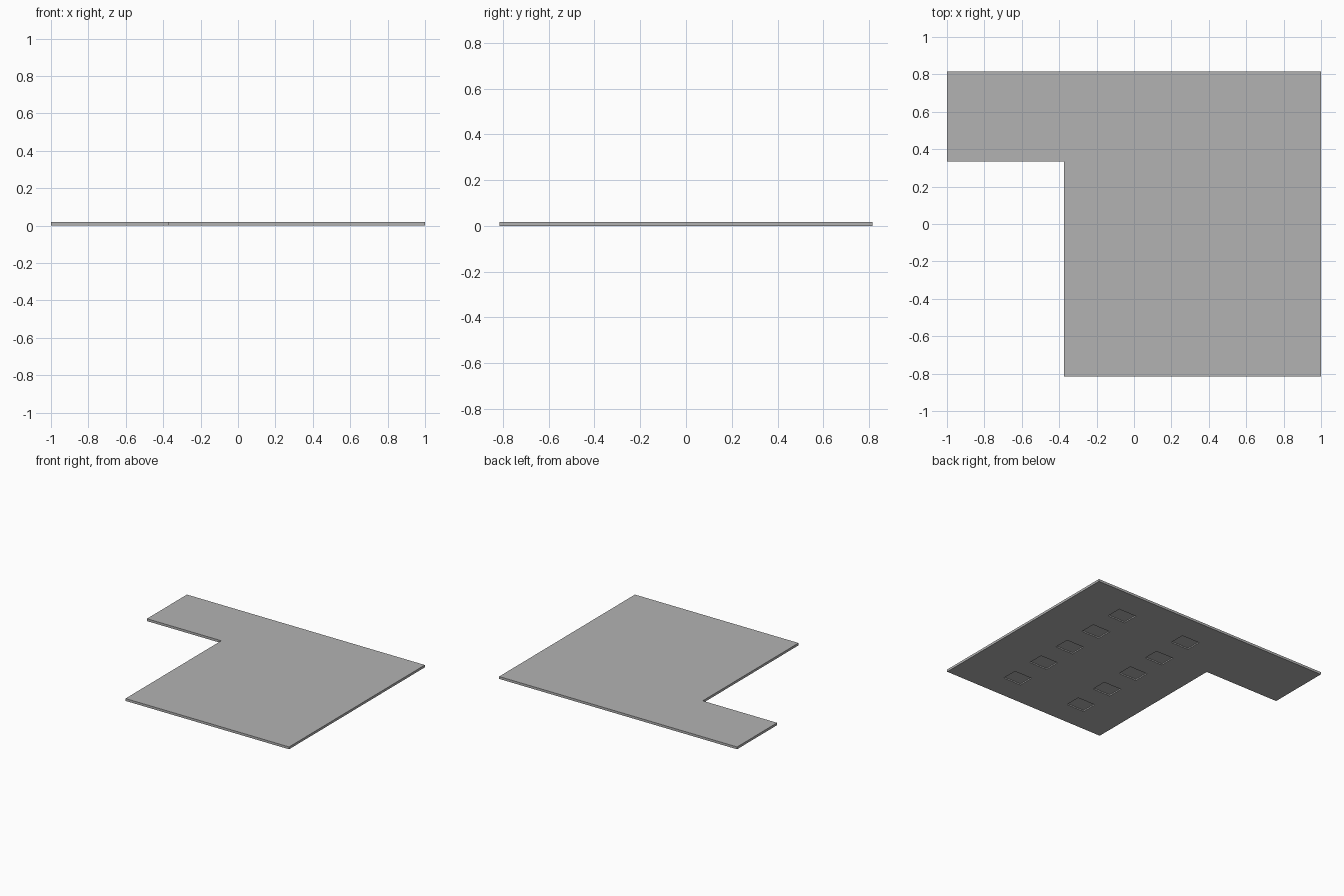
import bpy, bmesh
from mathutils import Matrix

if "Cube" in bpy.data.objects:
    bpy.data.objects.remove(bpy.data.objects["Cube"])

THICK = 0.018
DEPTH = 0.009


def make_object(name, bm):
    bmesh.ops.recalc_face_normals(bm, faces=bm.faces)
    mesh = bpy.data.meshes.new(name)
    bm.to_mesh(mesh)
    bm.free()
    obj = bpy.data.objects.new(name, mesh)
    bpy.context.collection.objects.link(obj)
    return obj


# Mid-grey surface
grey = bpy.data.materials.new("mid_grey")
grey.diffuse_color = (0.45, 0.45, 0.45, 1)
grey.use_nodes = True
grey.node_tree.nodes["Principled BSDF"].inputs["Base Color"].default_value = grey.diffuse_color

# L-shaped slab, extruded from its outline
outline = [(-1, 0.815), (-1, 0.335), (-0.375, 0.335),
           (-0.375, -0.815), (1, -0.815), (1, 0.815)]
bm = bmesh.new()
face = bm.faces.new([bm.verts.new((x, y, 0)) for x, y in outline])
ext = bmesh.ops.extrude_face_region(bm, geom=[face])
top = [v for v in ext["geom"] if isinstance(v, bmesh.types.BMVert)]
bmesh.ops.translate(bm, verts=top, vec=(0, 0, THICK))
slab = make_object("l_shaped_slab", bm)
slab.data.materials.append(grey)

# Two rows of five shallow rectangular pockets in the underside
bm = bmesh.new()
for x in (0.0, 0.57):
    for i in range(5):
        y = -0.57 + 0.28 * i
        bmesh.ops.create_cube(bm, size=1, matrix=Matrix.Translation((x, y, 0))
                              @ Matrix.Diagonal((0.15, 0.12, 2 * DEPTH, 1)))
cutter = make_object("pocket_cutter", bm)
cutter.data.materials.append(grey)
cutter.hide_render = True

# Cut the pockets, then drop the cutter
cut = slab.modifiers.new("pockets", 'BOOLEAN')
cut.operation = 'DIFFERENCE'
cut.solver = 'EXACT'
cut.object = cutter
bpy.context.view_layer.objects.active = slab
bpy.ops.object.modifier_apply(modifier=cut.name)
bpy.data.objects.remove(cutter)
